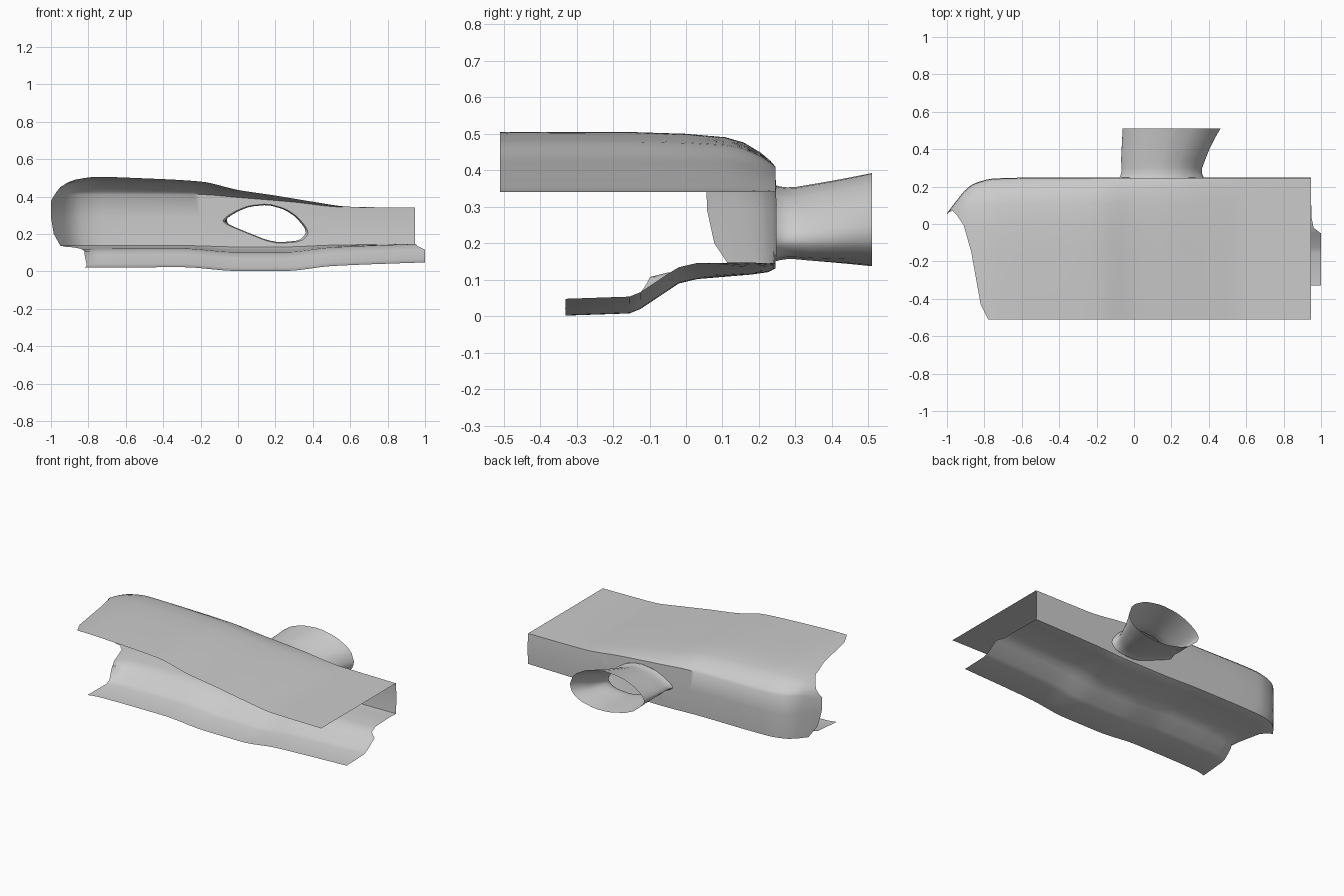
import bpy, bmesh, math
from mathutils import Vector

if "Cube" in bpy.data.objects:
    bpy.data.objects.remove(bpy.data.objects["Cube"])


def curve(pts):
    """Smooth 1D interpolation (monotone Hermite) through (x, value) pairs."""
    n = len(pts)
    d = [(pts[i+1][1] - pts[i][1]) / (pts[i+1][0] - pts[i][0]) for i in range(n - 1)]
    m = [d[0]] + [2*a*b/(a+b) if a*b > 0 else 0 for a, b in zip(d, d[1:])] + [d[-1]]

    def f(x):
        x = min(max(x, pts[0][0]), pts[-1][0])
        i = 0
        while i < n - 2 and x > pts[i+1][0]:
            i += 1
        h = pts[i+1][0] - pts[i][0]
        t = (x - pts[i][0]) / h
        return (pts[i][1]*(2*t**3 - 3*t*t + 1) + h*m[i]*(t**3 - 2*t*t + t)
                + pts[i+1][1]*(3*t*t - 2*t**3) + h*m[i+1]*(t**3 - t*t))
    return f


def finish(bm, name):
    me = bpy.data.meshes.new(name)
    bm.to_mesh(me)
    bm.free()
    ob = bpy.data.objects.new(name, me)
    bpy.context.collection.objects.link(ob)
    bpy.ops.object.select_all(action='DESELECT')
    ob.select_set(True)
    bpy.context.view_layer.objects.active = ob
    bpy.ops.object.shade_smooth_by_angle(angle=math.radians(45))
    return ob


# Lengthwise curves: top height, wall top height, rear plan line, lower lip offset
top = curve([(-1, .41), (-.95, .46), (-.87, .49), (-.75, .505), (-.5, .497), (-.2, .48),
             (0, .435), (.2, .405), (.4, .372), (.6, .345), (.95, .34)])
wall_top = curve([(-1, .37), (-.9, .41), (-.2, .41), (0, .395), (.3, .37), (.55, .344), (.95, .34)])
rear = curve([(-1, .06), (-.95, .125), (-.9, .185), (-.85, .22), (-.75, .245), (-.6, .25)])
low = curve([(-.82, .02), (-.3, .022), (0, .002), (.25, .002), (.5, .028), (1, .048)])

# Cross-section stations: y, left x, right x, rear-bend weight, height function
def roof(k):
    return lambda x: top(x) + k * (wall_top(x) - top(x))

def lip(z, k):
    return lambda x: z + k * low(x)

stations = [
    (-.51, -.78, .945, 0, roof(0)), (-.43, -.82, .945, 0, roof(0)),
    (-.15, -.87, .945, 0, roof(0)), (0, -.91, .945, .1, roof(.05)),
    (.11, -.95, .945, .47, roof(.15)), (.16, -.97, .945, .6, roof(.3)),
    (.205, -.99, .945, .8, roof(.58)), (.232, -1, .945, .95, roof(.83)),
    (.245, -1, .945, 1, roof(1)), (.248, -1, .945, 1, lambda x: .29),
    (.248, -.985, .945, 1, lambda x: .2), (.245, -.95, .945, 1, lip(.13, .35)),
    (.225, -.92, .945, 1.2, lip(.12, .55)), (.18, -.88, .945, 2, lip(.113, .75)),
    (.03, -.84, .95, 3, lip(.1, 1)), (-.02, -.82, .96, 4, lip(.088, 1)),
    (-.05, -.82, 1, 3, lip(.068, 1)), (-.125, -.81, 1, 1, lip(.018, 1)),
    (-.155, -.81, 1, 1, lip(.006, 1)), (-.33, -.82, 1, 1, lip(0, 1)),
]

# Sheet body: roof, rear wall and stepped lower lip
bm = bmesh.new()
N = 72
cols = []
for i in range(N + 1):
    s = (i / N) ** 1.4
    col = []
    for y, xl, xr, w, zf in stations:
        x = xl + (xr - xl) * s
        col.append(bm.verts.new((x, y - w * (.25 - rear(x)), zf(x))))
    cols.append(col)
for a, b in zip(cols, cols[1:]):
    for j in range(len(stations) - 1):
        bm.faces.new((a[j], b[j], b[j+1], a[j+1]))

# Port outline in x, z (convex), rounded by corner cutting
ring = [(-.075, .27), (-.053, .25), (.05, .207), (.15, .167), (.22, .153), (.33, .163), (.368, .2),
        (.358, .235), (.312, .29), (.25, .332), (.16, .357), (.06, .347), (0, .323), (-.048, .295)]
fine = []
for (ax, az), (bx, bz) in zip(ring, ring[1:] + ring[:1]):
    fine += [(ax*.8 + bx*.2, az*.8 + bz*.2), (ax*.2 + bx*.8, az*.2 + bz*.8)]
C = (.15, .256)


def scaled(k):
    return [(C[0] + (x - C[0]) * k, C[1] + (z - C[1]) * k) for x, z in fine]


# Cut the port through the rear wall
root = scaled(1.04)
edges = list(zip(root, root[1:] + root[:1]))
for (ax, az), (bx, bz) in edges:
    faces = []
    for f in bm.faces:
        c = f.calc_center_median()
        if c.y > .23 and -.16 < c.x < .46 and .13 < c.z < .39:
            faces.append(f)
    geom = set(faces)
    for f in faces:
        geom.update(f.edges)
        geom.update(f.verts)
    bmesh.ops.bisect_plane(bm, geom=list(geom), dist=1e-6, plane_co=(ax, .25, az),
                           plane_no=Vector((bz - az, 0, ax - bx)).normalized())
dead = []
for f in bm.faces:
    c = f.calc_center_median()
    if c.y > .2 and all((bx-ax)*(c.z-az) - (bz-az)*(c.x-ax) > 0 for (ax, az), (bx, bz) in edges):
        dead.append(f)
bmesh.ops.delete(bm, geom=dead, context='FACES')
finish(bm, "sheet_body")

# Flared port: throat outline blending into an oval rim
bm = bmesh.new()
throat = scaled(1)
rim = []
for x, z in fine:
    a = math.atan2((z - C[1]) / .1, (x - C[0]) / .22)
    ox, oz = .205 + .265 * math.cos(a), .264 + .129 * math.sin(a)
    sx, sz = .205 + (x - C[0]) * 1.22, .264 + (z - C[1]) * 1.3
    rim.append((ox*.7 + sx*.3, oz*.7 + sz*.3))
rings = []
for y, k, base in [(.247, 0, root), (.257, 0, scaled(1.01)), (.275, 0, scaled(.985)),
                   (.3, .03, scaled(.98)), (.34, .16, throat), (.4, .43, throat),
                   (.46, .73, throat), (.51, 1, throat)]:
    rings.append([bm.verts.new((x + (rx - x)*k, y, z + (rz - z)*k))
                  for (x, z), (rx, rz) in zip(base, rim)])
n = len(fine)
for a, b in zip(rings, rings[1:]):
    for i in range(n):
        j = (i + 1) % n
        bm.faces.new((a[i], b[i], b[j], a[j]))
bmesh.ops.recalc_face_normals(bm, faces=bm.faces)
finish(bm, "flared_port")
